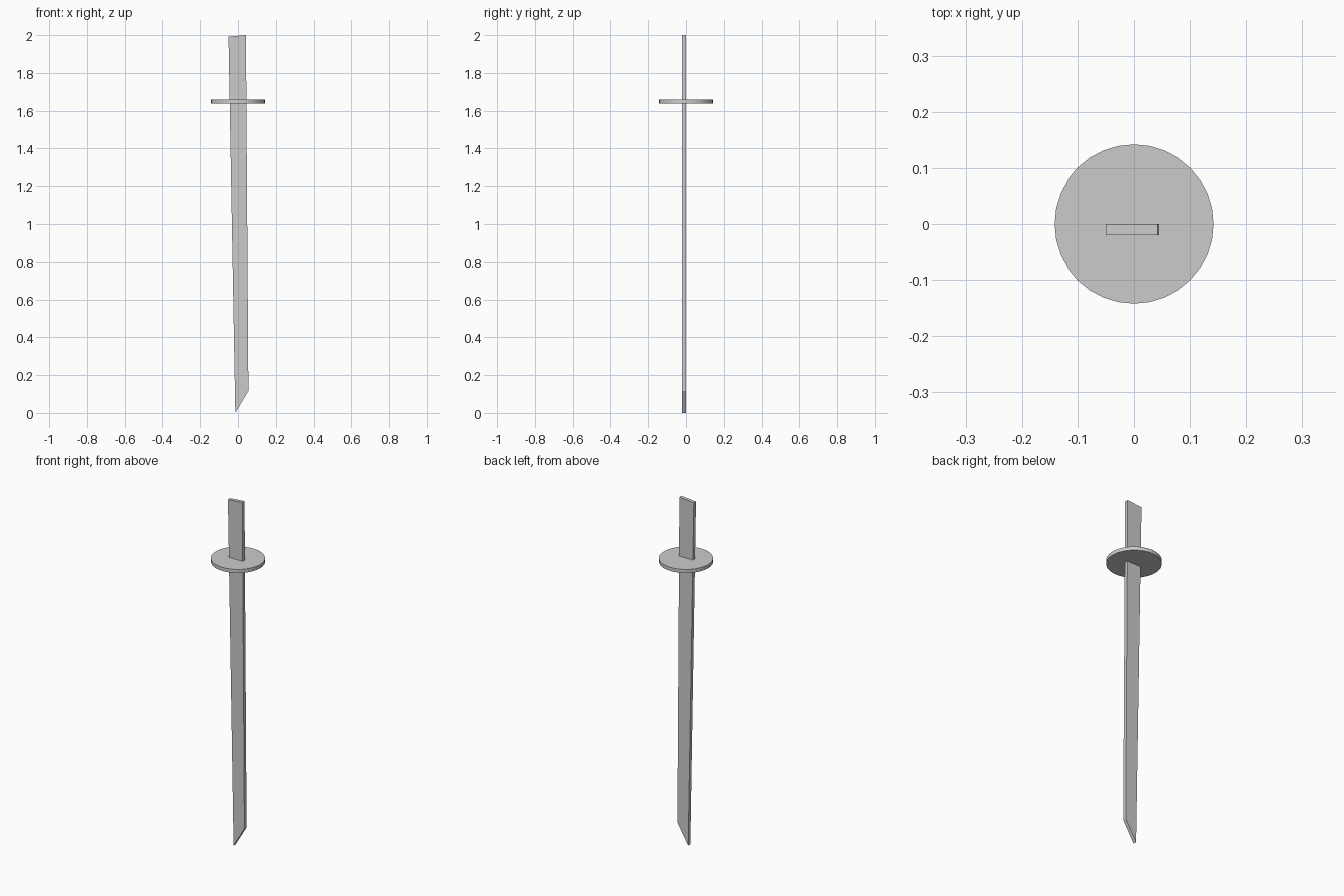
import bpy, bmesh

if "Cube" in bpy.data.objects:
    bpy.data.objects.remove(bpy.data.objects["Cube"])


def extrude_profile(name, points, y0, y1):
    """Extrude an x-z outline along y into a closed slab."""
    bm = bmesh.new()
    face = bm.faces.new([bm.verts.new((x, y0, z)) for x, z in points])
    new = bmesh.ops.extrude_face_region(bm, geom=[face])["geom"]
    bmesh.ops.translate(bm, vec=(0, y1 - y0, 0),
                        verts=[v for v in new if isinstance(v, bmesh.types.BMVert)])
    bmesh.ops.recalc_face_normals(bm, faces=bm.faces)
    mesh = bpy.data.meshes.new(name)
    bm.to_mesh(mesh)
    bm.free()
    obj = bpy.data.objects.new(name, mesh)
    bpy.context.collection.objects.link(obj)
    return obj


# Blade and grip: one tapering slab with a slanted tip
extrude_profile("blade", [(-0.05, 1.992), (0.042, 2.0), (0.055, 0.115), (-0.014, 0.0)],
                -0.02, 0.0)

# Round hand guard
bpy.ops.mesh.primitive_cylinder_add(vertices=32, radius=0.142, depth=0.021,
                                    location=(0, 0, 1.649))
bpy.context.object.name = "guard"
